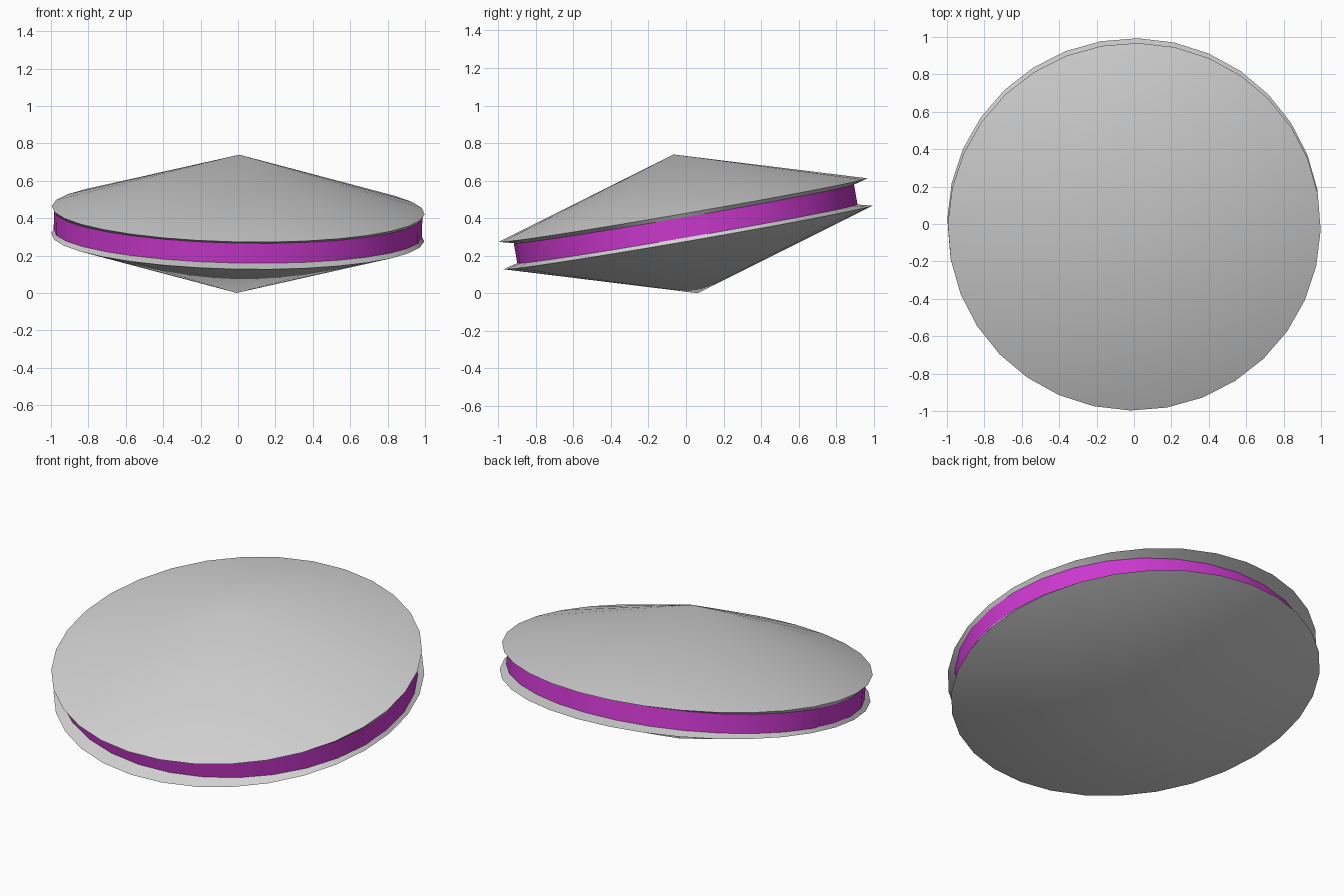
import bpy, bmesh
from math import radians, sin, cos, tau
from mathutils import Matrix

cube = bpy.data.objects.get("Cube")
if cube:
    bpy.data.objects.remove(cube)

SEGMENTS = 32
RIM = (0.997, 0.997)
DRUM = (0.985, 0.92)
APEX_Z, RIM_Z, DRUM_Z = 0.375, 0.074, 0.054
# Whole body leans towards the front, with a slight roll
TILT = (Matrix.Translation((0, -0.002, 0.37))
        @ Matrix.Rotation(radians(1.1), 4, 'Y')
        @ Matrix.Rotation(radians(9.8), 4, 'X')
        @ Matrix.Rotation(radians(-1), 4, 'Z'))


def material(name, colour):
    mat = bpy.data.materials.new(name)
    mat.use_nodes = True
    mat.diffuse_color = colour
    mat.node_tree.nodes["Principled BSDF"].inputs["Base Color"].default_value = colour
    return mat


def ring(bm, radii, z):
    angles = [tau * i / SEGMENTS for i in range(SEGMENTS)]
    return [bm.verts.new((radii[0] * cos(a), radii[1] * sin(a), z)) for a in angles]


def bridge(bm, low, high):
    for i in range(SEGMENTS):
        j = (i + 1) % SEGMENTS
        bm.faces.new((low[i], low[j], high[j], high[i]))


def finish(bm, name, mat):
    bm.transform(TILT)
    mesh = bpy.data.meshes.new(name)
    bm.to_mesh(mesh)
    bm.free()
    mesh.materials.append(mat)
    obj = bpy.data.objects.new(name, mesh)
    bpy.context.collection.objects.link(obj)
    bpy.ops.object.select_all(action='DESELECT')
    obj.select_set(True)
    bpy.context.view_layer.objects.active = obj
    bpy.ops.object.shade_smooth_by_angle(angle=radians(30))


grey = material("light_grey", (0.64, 0.64, 0.64, 1))
purple = material("purple", (0.6, 0.04, 0.62, 1))

# Conical shells with a sharp rim and an inner bevel meeting the drum
for name, side in (("upper_cone", 1), ("lower_cone", -1)):
    bm = bmesh.new()
    inner = ring(bm, DRUM, side * DRUM_Z)
    rim = ring(bm, RIM, side * RIM_Z)
    bridge(bm, inner, rim)
    apex = bm.verts.new((0, 0, side * APEX_Z))
    for i in range(SEGMENTS):
        bm.faces.new((rim[i], rim[(i + 1) % SEGMENTS], apex))
    if side < 0:
        bmesh.ops.reverse_faces(bm, faces=bm.faces[:])
    finish(bm, name, grey)

# Slightly oval band between the shells
bm = bmesh.new()
bridge(bm, ring(bm, DRUM, -DRUM_Z), ring(bm, DRUM, DRUM_Z))
finish(bm, "middle_band", purple)
